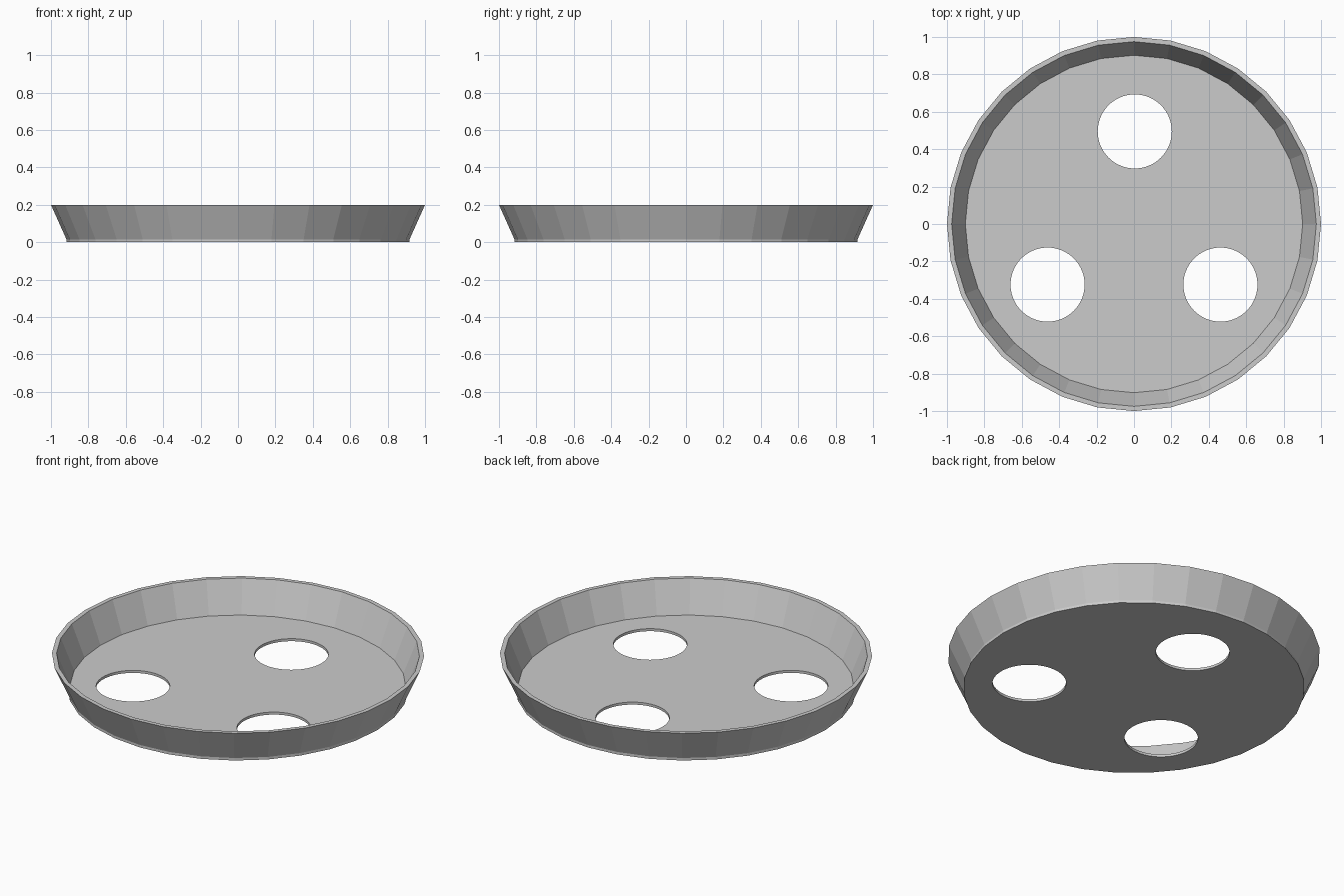
import bpy, bmesh
from math import cos, sin, tau

if "Cube" in bpy.data.objects:
    bpy.data.objects.remove(bpy.data.objects["Cube"])

SIDES = 32


def ring(bm, radius, z):
    return [bm.verts.new((radius * cos(tau * i / SIDES), radius * sin(tau * i / SIDES), z))
            for i in range(SIDES)]


def lathe(name, profile):
    """Spin (radius, z) points around z and cap both ends."""
    bm = bmesh.new()
    rings = [ring(bm, r, z) for r, z in profile]
    for a, b in zip(rings, rings[1:]):
        for i in range(SIDES):
            j = (i + 1) % SIDES
            bm.faces.new((a[i], a[j], b[j], b[i]))
    bm.faces.new(rings[0])
    bm.faces.new(rings[-1])
    bmesh.ops.recalc_face_normals(bm, faces=bm.faces[:])
    mesh = bpy.data.meshes.new(name)
    bm.to_mesh(mesh)
    bm.free()
    obj = bpy.data.objects.new(name, mesh)
    bpy.context.collection.objects.link(obj)
    return obj


# Tray: base edge, flared outer wall, flat rim, inner wall, floor
tray = lathe("tray", [(0.917, 0), (0.917, 0.015), (1.0, 0.2), (0.975, 0.2), (0.902, 0.015)])

# Three round holes through the floor
for n, (x, y) in enumerate([(0.004, 0.495), (-0.462, -0.324), (0.462, -0.324)]):
    bpy.ops.mesh.primitive_cylinder_add(vertices=64, radius=0.198, depth=0.2, location=(x, y, 0))
    cutter = bpy.context.object
    cutter.name = f"hole_cutter_{n + 1}"
    cutter.hide_render = True
    cutter.hide_viewport = False
    cutter.display_type = 'WIRE'
    cut = tray.modifiers.new(f"hole_{n + 1}", 'BOOLEAN')
    cut.operation = 'DIFFERENCE'
    cut.solver = 'EXACT'
    cut.object = cutter
